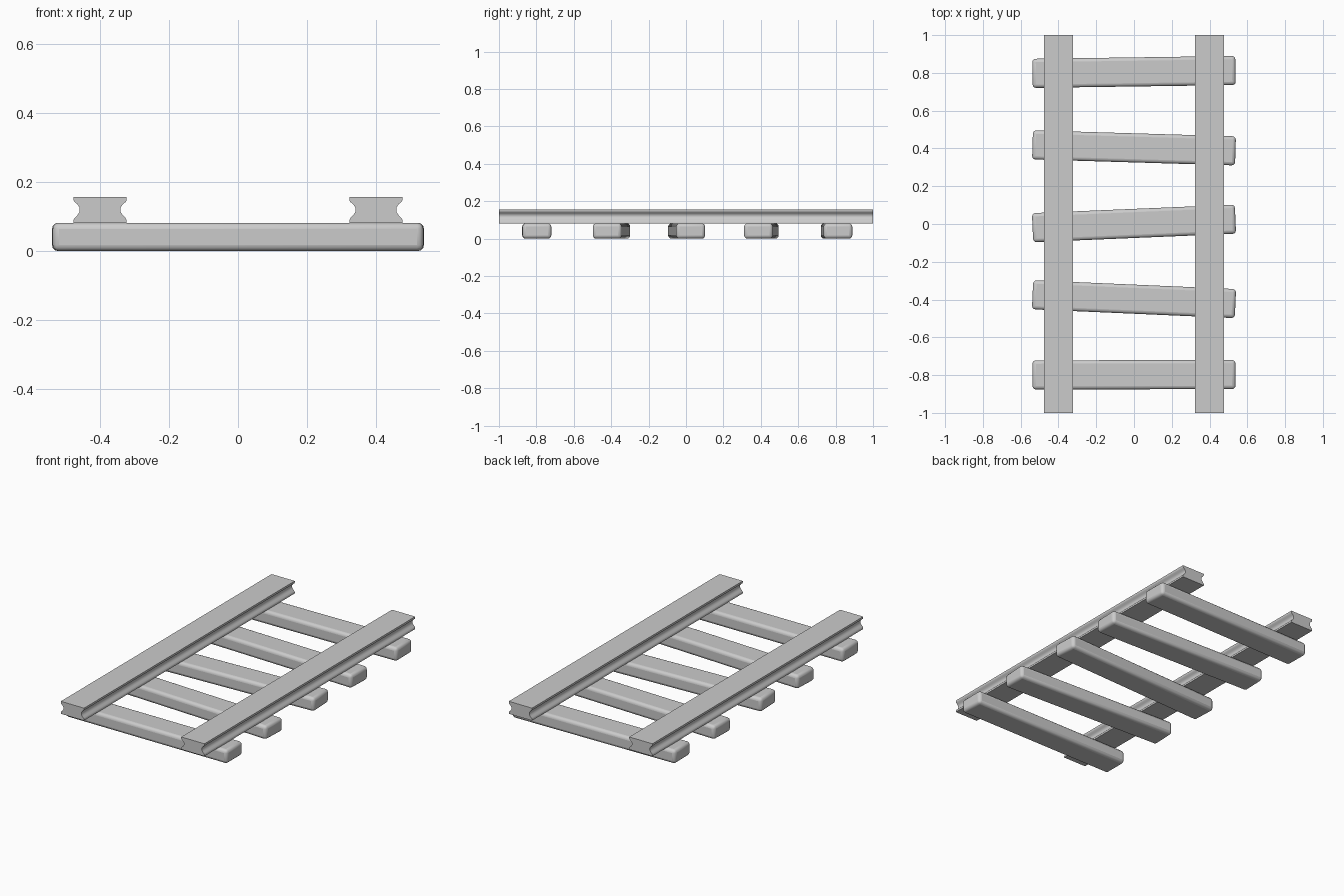
import bpy, bmesh, math
from mathutils import Vector

if "Cube" in bpy.data.objects:
    bpy.data.objects.remove(bpy.data.objects["Cube"])


def finish(ob, angle):
    bpy.ops.object.select_all(action='DESELECT')
    ob.select_set(True)
    bpy.context.view_layer.objects.active = ob
    bpy.ops.object.shade_smooth_by_angle(angle=math.radians(angle))


def rail(name, x):
    # right half of the waisted section (offset from centre, height)
    half = [(0.077, 0.082), (0.077, 0.090), (0.074, 0.096), (0.066, 0.104),
            (0.060, 0.113), (0.059, 0.120), (0.060, 0.127), (0.066, 0.136),
            (0.074, 0.142), (0.077, 0.148), (0.077, 0.157)]
    section = half + [(-a, z) for a, z in reversed(half)]
    bm = bmesh.new()
    face = bm.faces.new([bm.verts.new((x + a, -1, z)) for a, z in section])
    out = bmesh.ops.extrude_face_region(bm, geom=[face])
    moved = [v for v in out['geom'] if isinstance(v, bmesh.types.BMVert)]
    bmesh.ops.translate(bm, verts=moved, vec=Vector((0, 2, 0)))
    bmesh.ops.recalc_face_normals(bm, faces=bm.faces)
    me = bpy.data.meshes.new(name)
    bm.to_mesh(me)
    bm.free()
    ob = bpy.data.objects.new(name, me)
    bpy.context.collection.objects.link(ob)
    finish(ob, 35)


def sleeper(name, y, tilt):
    bpy.ops.mesh.primitive_cube_add(size=1)
    ob = bpy.context.object
    ob.name = name
    ob.scale = (1.075, 0.154, 0.082)
    bpy.ops.object.transform_apply(location=False, rotation=False, scale=True)
    ob.location = (0, y, 0.041)
    ob.rotation_euler.z = math.radians(tilt)
    bevel = ob.modifiers.new("rounding", 'BEVEL')
    bevel.width = 0.018
    bevel.segments = 3
    finish(ob, 40)


# Two rails along y
rail("left_rail", -0.40)
rail("right_rail", 0.40)

# Five slightly crooked sleepers
for i, (y, tilt) in enumerate([(-0.798, 0.1), (-0.398, -2.5), (0.003, 2.4),
                               (0.403, -1.7), (0.805, 0.8)]):
    sleeper(f"sleeper_{i + 1}", y, tilt)
